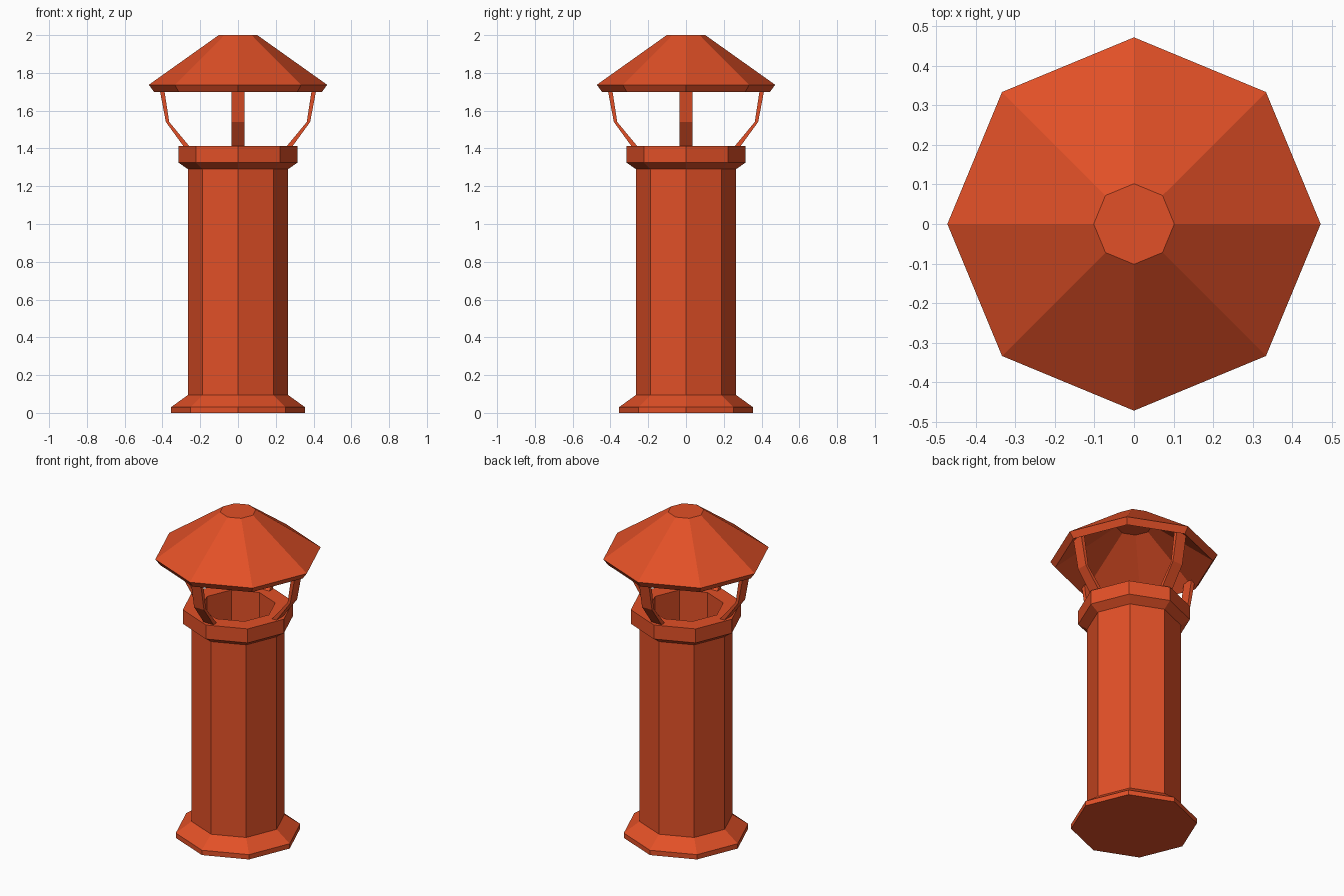
import bpy, bmesh
from math import cos, sin, pi

cube = bpy.data.objects.get("Cube")
if cube:
    bpy.data.objects.remove(cube, do_unlink=True)

SIDES = 8

paint = bpy.data.materials.new("orange_red_paint")
paint.use_nodes = True
colour = (0.76, 0.08, 0.02, 1)
paint.diffuse_color = colour
paint.node_tree.nodes["Principled BSDF"].inputs["Base Color"].default_value = colour


def finish(name, bm):
    bmesh.ops.recalc_face_normals(bm, faces=bm.faces)
    mesh = bpy.data.meshes.new(name)
    bm.to_mesh(mesh)
    bm.free()
    mesh.materials.append(paint)
    obj = bpy.data.objects.new(name, mesh)
    bpy.context.collection.objects.link(obj)
    return obj


def turned(name, profile):
    """Octagonal lathe of (radius, height) points, closed at both ends."""
    bm = bmesh.new()
    rings = [[bm.verts.new((r * cos(2 * pi * i / SIDES), r * sin(2 * pi * i / SIDES), z))
              for i in range(SIDES)] for r, z in profile]
    for a, b in zip(rings, rings[1:]):
        for i in range(SIDES):
            j = (i + 1) % SIDES
            bm.faces.new((a[i], a[j], b[j], b[i]))
    bm.faces.new(rings[0])
    bm.faces.new(rings[-1])
    return finish(name, bm)


def bracket(name, angle, outline, half_width):
    """Bent flat strap: a side outline extruded across its width."""
    bm = bmesh.new()
    face = bm.faces.new([bm.verts.new((r, -half_width, z)) for r, z in outline])
    new = bmesh.ops.extrude_face_region(bm, geom=[face])["geom"]
    moved = [v for v in new if isinstance(v, bmesh.types.BMVert)]
    bmesh.ops.translate(bm, verts=moved, vec=(0, 2 * half_width, 0))
    obj = finish(name, bm)
    obj.rotation_euler.z = angle


# Hollow pipe with flared foot and collar
turned("chimney_pipe", [
    (0.355, 0), (0.355, 0.03), (0.265, 0.095),
    (0.265, 1.29), (0.315, 1.325), (0.315, 1.412),
    (0.212, 1.412), (0.212, 0.12)])

# Hollow rain cap
turned("rain_cap", [
    (0.102, 1.947), (0.445, 1.70), (0.472, 1.737), (0.102, 2.0)])

# Four bent straps holding the cap
strap = [(0.248, 1.40), (0.28, 1.40), (0.382, 1.54), (0.419, 1.735),
         (0.394, 1.735), (0.364, 1.54)]
for k, side in enumerate(("left", "back", "right", "front")):
    bracket(side + "_bracket", k * pi / 2, strap, 0.034)
